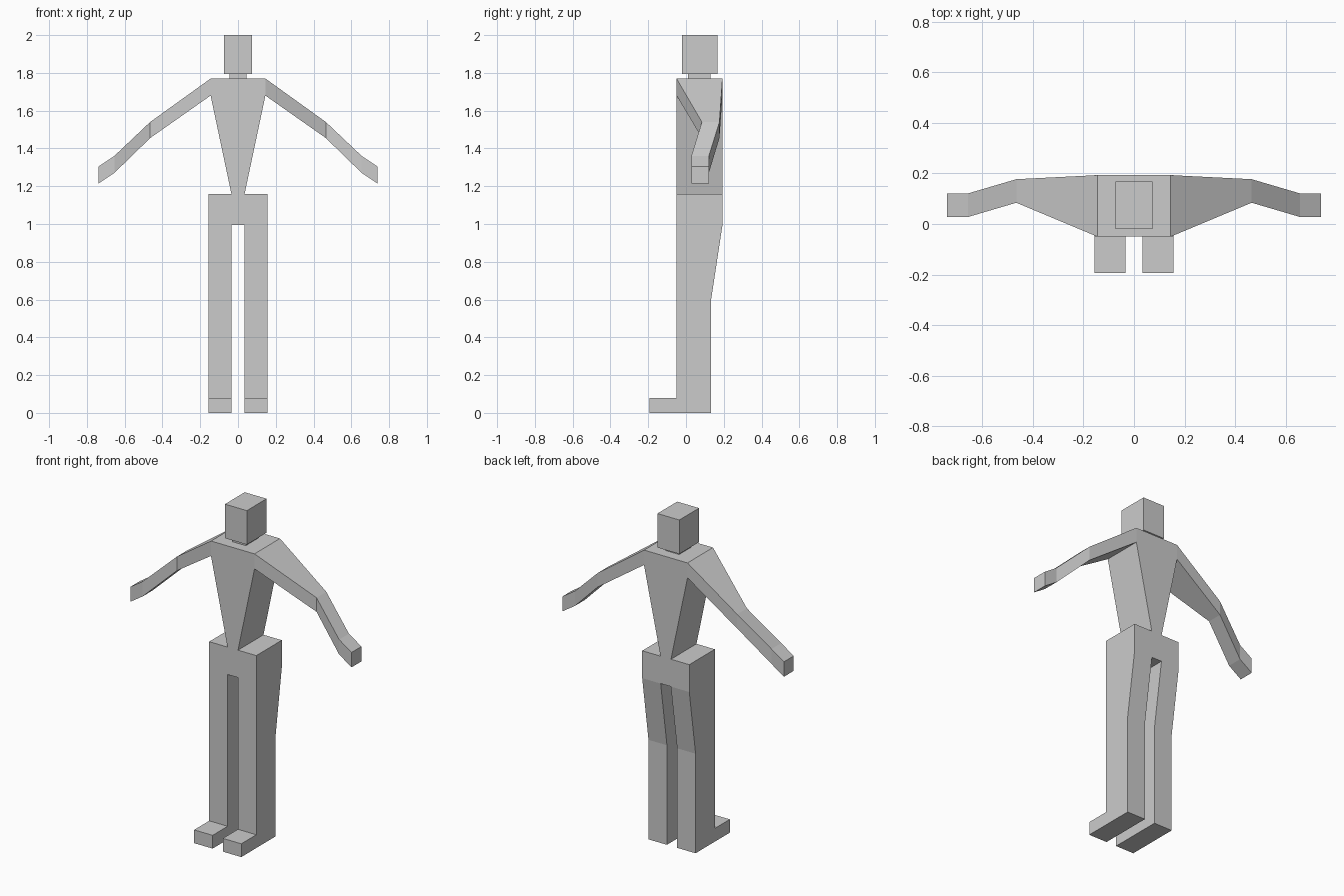
import bpy, bmesh

if "Cube" in bpy.data.objects:
    bpy.data.objects.remove(bpy.data.objects["Cube"])

grey = bpy.data.materials.new("plain grey")
grey.diffuse_color = (0.6, 0.6, 0.6, 1)
grey.use_nodes = True
grey.node_tree.nodes["Principled BSDF"].inputs["Base Color"].default_value = grey.diffuse_color


def finish(name, bm):
    bmesh.ops.recalc_face_normals(bm, faces=bm.faces)
    mesh = bpy.data.meshes.new(name)
    bm.to_mesh(mesh)
    bm.free()
    mesh.materials.append(grey)
    obj = bpy.data.objects.new(name, mesh)
    bpy.context.collection.objects.link(obj)
    return obj


def loft(name, rings, cap_start=True, cap_end=True):
    """Skin a list of equal-sized point rings, with optional end caps."""
    bm = bmesh.new()
    rows = [[bm.verts.new(p) for p in ring] for ring in rings]
    n = len(rows[0])
    for a, b in zip(rows, rows[1:]):
        for i in range(n):
            j = (i + 1) % n
            bm.faces.new((a[i], a[j], b[j], b[i]))
    if cap_start:
        bm.faces.new(rows[0])
    if cap_end:
        bm.faces.new(rows[-1])
    return finish(name, bm)


def box(name, x, y0, y1, z0, z1, **caps):
    ring = [(-x, y0), (x, y0), (x, y1), (-x, y1)]
    return loft(name, [[(*p, z) for p in ring] for z in (z0, z1)], **caps)


FRONT, BACK = -0.05, 0.193

# Head and neck
box("head", 0.073, -0.02, 0.168, 1.795, 2.0)
box("neck", 0.045, 0.01, 0.13, 1.77, 1.795, cap_start=False, cap_end=False)

# Torso: wedge narrowing to the waist, open where the arms join
bm = bmesh.new()
outline = [(-0.035, 1.16), (0.035, 1.16), (0.145, 1.68),
           (0.145, 1.77), (-0.145, 1.77), (-0.145, 1.68)]
front = [bm.verts.new((x, FRONT, z)) for x, z in outline]
back = [bm.verts.new((x, BACK, z)) for x, z in outline]
bm.faces.new(front)
bm.faces.new(back)
for i in (1, 3, 5):
    j = (i + 1) % 6
    bm.faces.new((front[i], front[j], back[j], back[i]))
finish("torso", bm)

# Hips
box("hips", 0.157, FRONT, BACK, 0.995, 1.16)

# Arm stations: x, front y, back y, bottom z, top z
arm = [(0.145, FRONT, BACK, 1.68, 1.77),
       (0.465, 0.084, 0.177, 1.455, 1.54),
       (0.655, 0.028, 0.121, 1.27, 1.36),
       (0.738, 0.028, 0.121, 1.215, 1.305)]

# Leg side profile with foot: y, z
leg = [(-0.193, 0), (0.133, 0), (0.133, 0.6), (BACK, 0.995),
       (FRONT, 0.995), (FRONT, 0.08), (-0.193, 0.08)]

for side, s in (("left", 1), ("right", -1)):
    loft(side + "_arm", [[(s * x, y0, z0), (s * x, y1, z0), (s * x, y1, z1), (s * x, y0, z1)]
                         for x, y0, y1, z0, z1 in arm], cap_start=False)
    loft(side + "_leg", [[(s * x, y, z) for y, z in leg] for x in (0.034, 0.157)])
